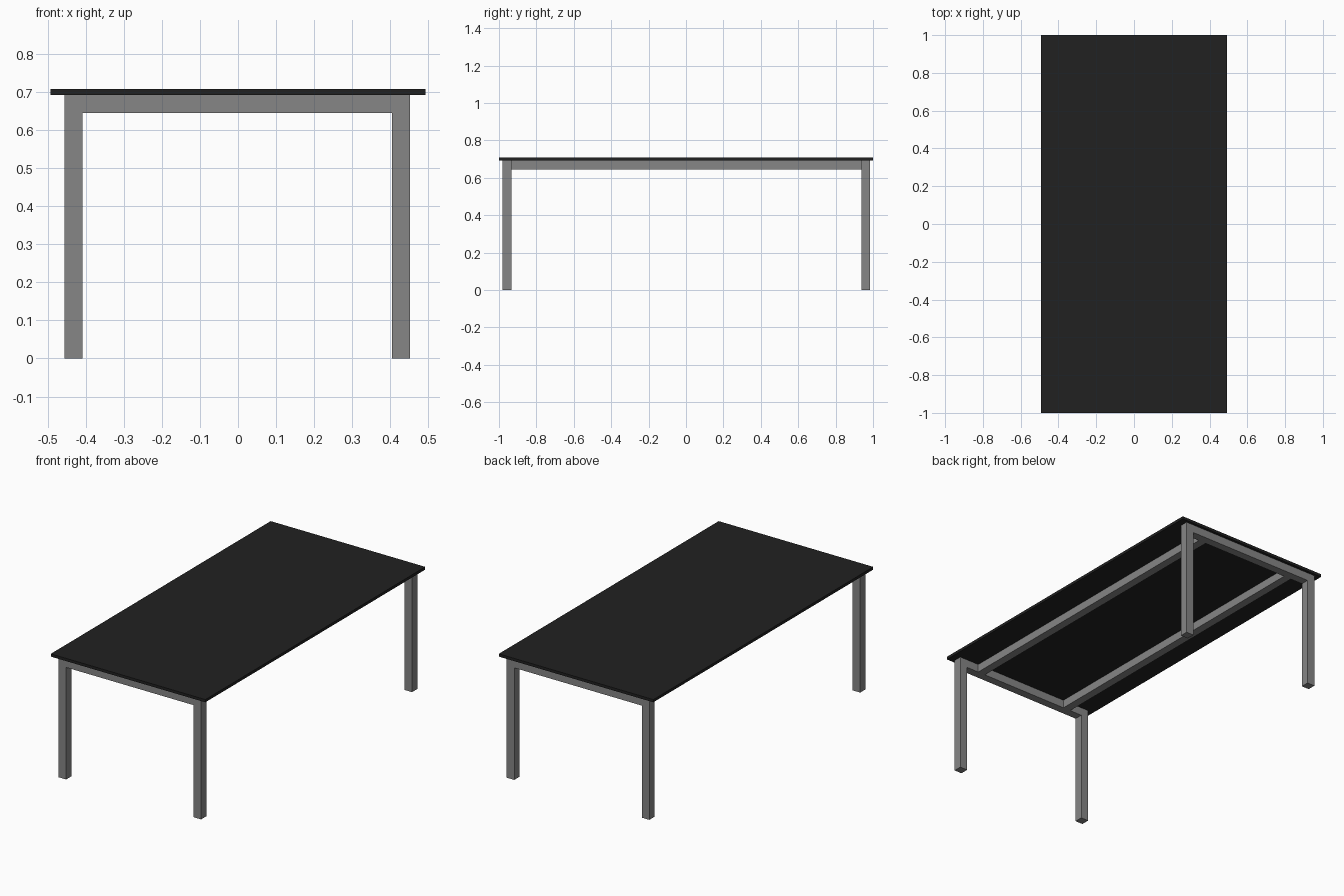
import bpy, bmesh
from mathutils import Vector

if "Cube" in bpy.data.objects:
    bpy.data.objects.remove(bpy.data.objects["Cube"])


def material(name, v):
    m = bpy.data.materials.new(name)
    m.diffuse_color = (v, v, v, 1)
    m.use_nodes = True
    m.node_tree.nodes["Principled BSDF"].inputs["Base Color"].default_value = m.diffuse_color
    return m


black = material("black_top", 0.0155)
grey = material("grey_metal", 0.24)


def box(name, lo, hi, mat):
    lo, hi = Vector(lo), Vector(hi)
    bm = bmesh.new()
    bmesh.ops.create_cube(bm, size=1)
    for v in bm.verts:
        v.co = (lo + hi) / 2 + Vector(a * b for a, b in zip(v.co, hi - lo))
    me = bpy.data.meshes.new(name)
    bm.to_mesh(me)
    bm.free()
    me.materials.append(mat)
    ob = bpy.data.objects.new(name, me)
    bpy.context.collection.objects.link(ob)
    return ob


TOP, LOW, W = 0.692, 0.645, 0.048
LEFT, RIGHT = -0.456, 0.452      # outer faces of the frame in x
FRONT, BACK = -0.981, 0.985      # outer faces of the frame in y

# Table top
box("table_top", (-0.492, -1, TOP), (0.492, 1, 0.708), black)

# Legs and end beams
for end, y in (("front", FRONT), ("back", BACK - W)):
    for side, x in (("left", LEFT), ("right", RIGHT - W)):
        box(f"{end}_{side}_leg", (x, y, 0), (x + W, y + W, TOP), grey)
    box(f"{end}_beam", (LEFT + W, y, LOW), (RIGHT - W, y + W, TOP), grey)

# Long rails set in under the top
for side, x in (("left", -0.305), ("right", 0.301)):
    box(f"{side}_rail", (x - W / 2, FRONT + W, LOW),
        (x + W / 2, BACK - W, TOP), grey)
